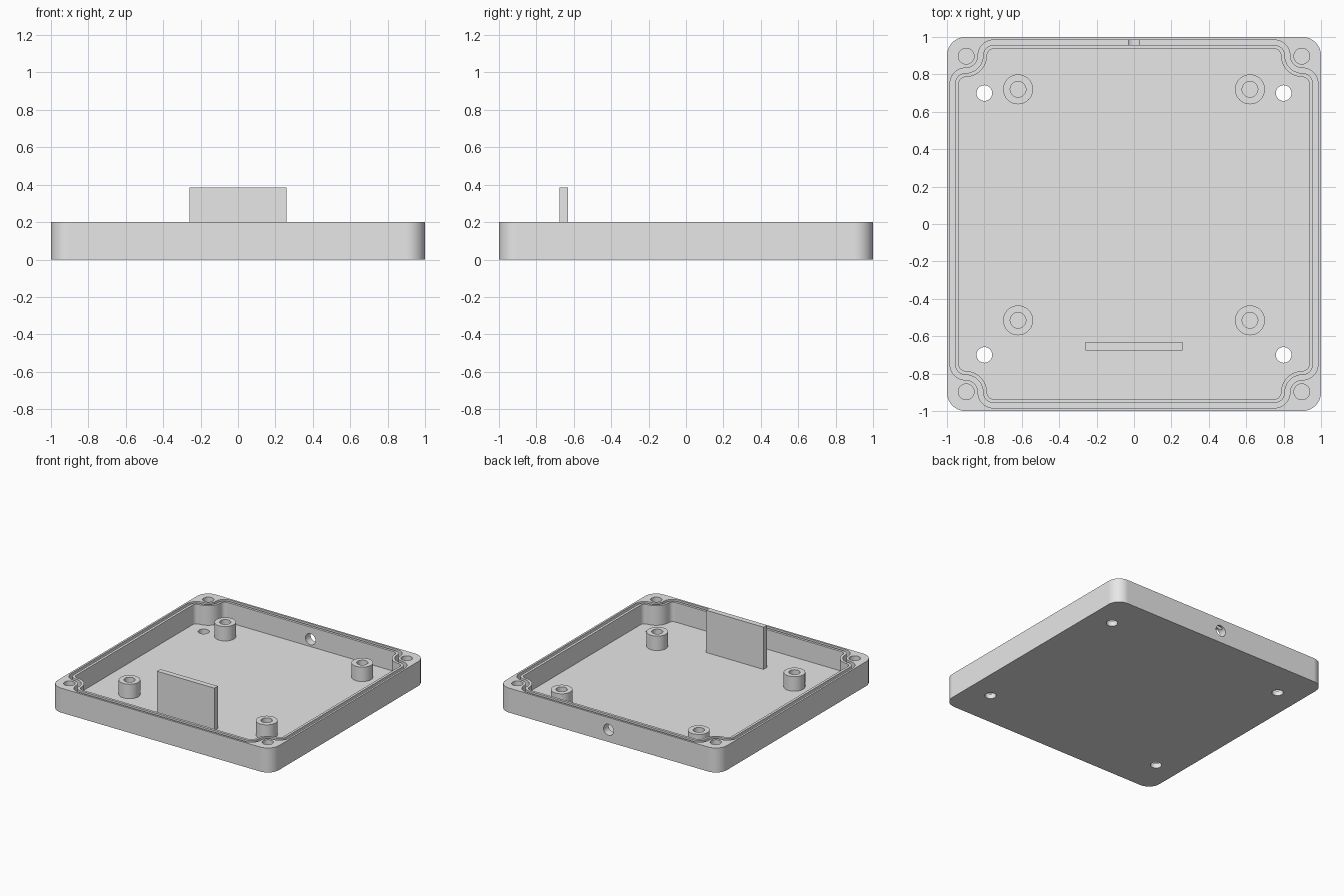
import bpy, bmesh
from math import cos, sin, pi, radians
from mathutils import Matrix, Vector

cube = bpy.data.objects.get("Cube")
if cube:
    bpy.data.objects.remove(cube, do_unlink=True)

FLOOR, RIM = 0.04, 0.2
HOLE_R = 0.042

grey = bpy.data.materials.new("light grey plastic")
grey.use_nodes = True
grey.diffuse_color = (0.8, 0.8, 0.8, 1)
grey.node_tree.nodes["Principled BSDF"].inputs["Base Color"].default_value = (0.8, 0.8, 0.8, 1)


def arc(cx, cy, r, a0, a1, n=14):
    """Points on an arc, angles in degrees."""
    angles = [radians(a0 + (a1 - a0) * i / n) for i in range(n + 1)]
    return [(cx + r * cos(a), cy + r * sin(a)) for a in angles]


def four_fold(quarter):
    """Repeat one corner of an outline round all four corners."""
    pts = []
    for k in range(4):
        rot = Matrix.Rotation(k * pi / 2, 2)
        pts += [tuple(rot @ Vector(p)) for p in quarter]
    return pts


def inner_outline(d):
    """Outline set in by d from the edge, stepping round the screw pillars."""
    return four_fold(arc(0.9, 0.75, 0.1 - d, 0, 90)
                     + arc(0.9, 0.9, 0.05 + d, 270, 180)[1:]
                     + arc(0.75, 0.9, 0.1 - d, 0, 90)[1:])


def circle(x, y, r):
    return arc(x, y, r, 0, 360, 40)[:-1]


def prism(name, outer, z0, z1, inner=None):
    """Extruded outline, hollow if an inner outline of equal length is given."""
    bm = bmesh.new()

    def loop(pts, z):
        return [bm.verts.new((x, y, z)) for x, y in pts]

    def skin(a, b):
        n = len(a)
        for i in range(n):
            j = (i + 1) % n
            bm.faces.new((a[i], a[j], b[j], b[i]))

    low, high = loop(outer, z0), loop(outer, z1)
    skin(low, high)
    if inner:
        in_low, in_high = loop(inner, z0), loop(inner, z1)
        skin(high, in_high)
        skin(in_high, in_low)
        skin(in_low, low)
    else:
        bm.faces.new(high)
        bm.faces.new(low[::-1])
    bmesh.ops.recalc_face_normals(bm, faces=bm.faces)
    mesh = bpy.data.meshes.new(name)
    bm.to_mesh(mesh)
    bm.free()
    mesh.materials.append(grey)
    obj = bpy.data.objects.new(name, mesh)
    bpy.context.collection.objects.link(obj)
    return obj


def activate(obj):
    bpy.ops.object.select_all(action='DESELECT')
    obj.select_set(True)
    bpy.context.view_layer.objects.active = obj


def cut(obj, cutter):
    cutter.hide_render = True
    mod = obj.modifiers.new("cut", 'BOOLEAN')
    mod.operation = 'DIFFERENCE'
    mod.solver = 'EXACT'
    mod.object = cutter
    activate(obj)
    bpy.ops.object.modifier_apply(modifier=mod.name)
    bpy.data.objects.remove(cutter, do_unlink=True)


def smooth(obj):
    activate(obj)
    bpy.ops.object.shade_smooth_by_angle(angle=radians(30))
    mod = obj.modifiers.new("even shading", 'WEIGHTED_NORMAL')
    mod.keep_sharp = True


# Tray: rounded square block, hollowed, with a seal groove in the rim
tray = prism("enclosure_tray", four_fold(arc(0.9, 0.9, 0.1, 0, 90)), 0, RIM)
cut(tray, prism("cavity_cutter", inner_outline(0.064), FLOOR, 0.3))
cut(tray, prism("groove_cutter", inner_outline(0.016), 0.135, 0.3, inner_outline(0.043)))

# Blind screw holes in the corner pillars and through holes in the floor
for sx in (-1, 1):
    for sy in (-1, 1):
        cut(tray, prism("screw_cutter", circle(sx * 0.897, sy * 0.897, HOLE_R), FLOOR, 0.3))
        cut(tray, prism("floor_cutter", circle(sx * 0.8, sy * 0.7, HOLE_R), -0.1, 0.1))

# Cable hole through the back wall
cable = prism("cable_cutter", circle(0, 0, 0.045), -0.09, 0.09)
cable.matrix_world = Matrix.Translation((0, 1, 0.1)) @ Matrix.Rotation(pi / 2, 4, 'X')
bpy.context.view_layer.update()
cut(tray, cable)
smooth(tray)

# Hollow board standoffs
for side, x in (("right", -0.62), ("left", 0.62)):
    for end, y in (("front", -0.515), ("back", 0.72)):
        post = prism(f"standoff_{end}_{side}", circle(x, y, 0.08), FLOOR - 0.01, 0.158,
                     circle(x, y, HOLE_R))
        smooth(post)

# Upright divider plate near the front
prism("divider_plate", [(-0.26, -0.675), (0.26, -0.675), (0.26, -0.63), (-0.26, -0.63)],
      FLOOR - 0.01, 0.385)
